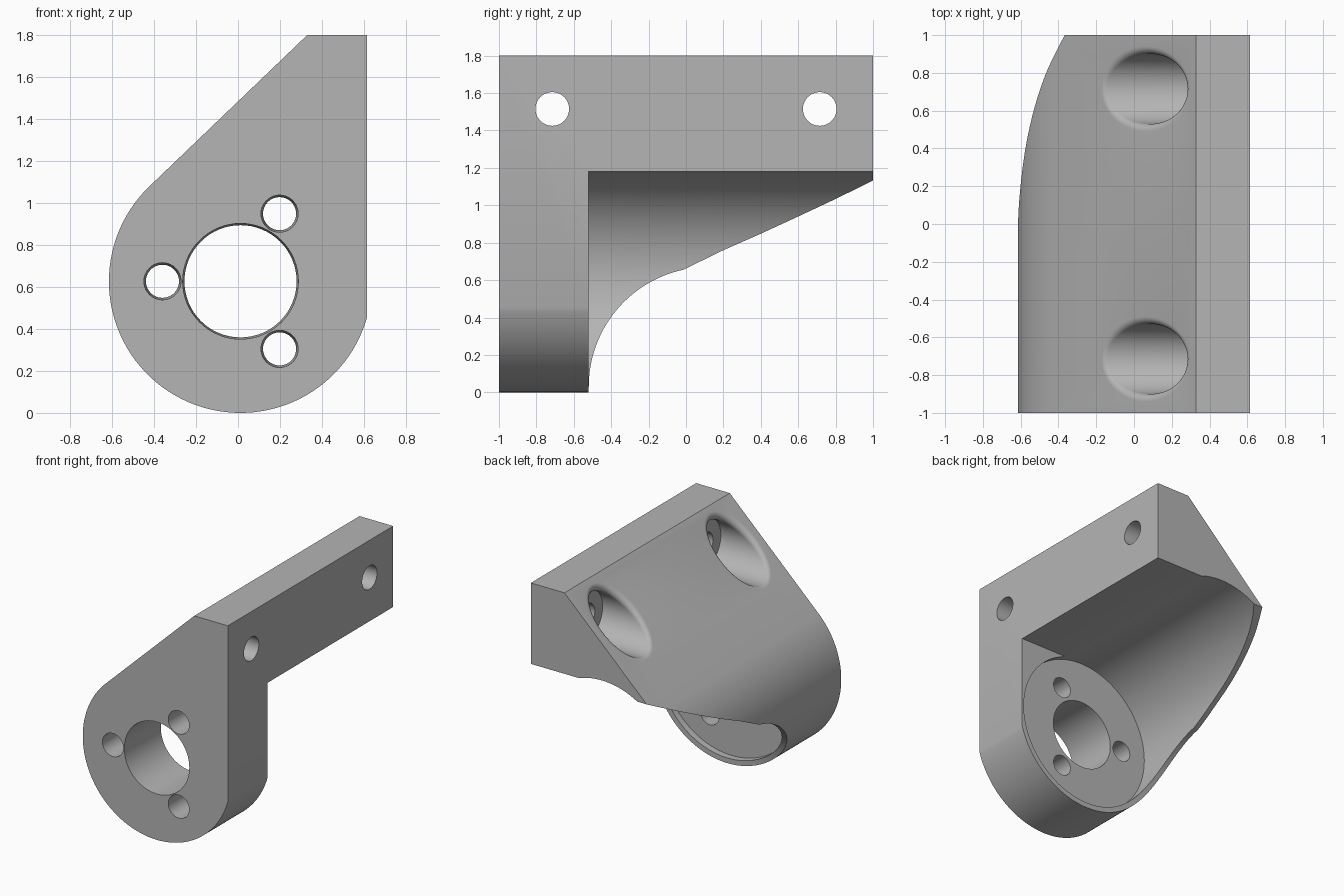
import bpy, bmesh, math
from mathutils import Vector

cube = bpy.data.objects.get("Cube")
if cube:
    bpy.data.objects.remove(cube, do_unlink=True)

CX, CZ, R = 0.012, 0.627, 0.627       # axis and radius of the round housing
RIGHT, TOP, PLATE_BACK = 0.614, 1.8, -0.52
SLOPE = math.radians(43.8)
N = Vector((-math.sin(SLOPE), 0, math.cos(SLOPE)))   # outward normal of sloped side

grey = bpy.data.materials.new("grey_metal")
grey.use_nodes = True
grey.diffuse_color = (0.46, 0.46, 0.46, 1)
grey.node_tree.nodes["Principled BSDF"].inputs["Base Color"].default_value = (0.46, 0.46, 0.46, 1)


def loft(name, rings):
    """Closed solid through a list of equal-length rings of points."""
    bm = bmesh.new()
    loops = [[bm.verts.new(p) for p in ring] for ring in rings]
    for a, b in zip(loops, loops[1:]):
        for i in range(len(a)):
            j = (i + 1) % len(a)
            bm.faces.new((a[i], a[j], b[j], b[i]))
    bm.faces.new(loops[0])
    bm.faces.new(loops[-1])
    bmesh.ops.recalc_face_normals(bm, faces=bm.faces)
    mesh = bpy.data.meshes.new(name)
    bm.to_mesh(mesh)
    bm.free()
    ob = bpy.data.objects.new(name, mesh)
    bpy.context.collection.objects.link(ob)
    return ob


def angles(n):
    return [2 * math.pi * i / n for i in range(n)]


def bore_y(x, z, r0, r1, y0, y1, n=64):
    return loft("bore_cutter", [[(x + r * math.cos(a), y, z + r * math.sin(a)) for a in angles(n)]
                                for r, y in ((r0, y0), (r1, y1))])


def bore_x(y, z, r, x0, x1, n=48):
    return loft("bore_cutter", [[(x, y + r * math.cos(a), z + r * math.sin(a)) for a in angles(n)]
                                for x in (x0, x1)])


def cut(ob, cutter):
    cutter.hide_render = True
    mod = ob.modifiers.new("cut", 'BOOLEAN')
    mod.operation, mod.solver, mod.object = 'DIFFERENCE', 'EXACT', cutter
    bpy.context.view_layer.objects.active = ob
    bpy.ops.object.modifier_apply(modifier=mod.name)
    bpy.data.objects.remove(cutter, do_unlink=True)


# Teardrop outline: arc from the right flank round to the sloped side
start = -math.acos((RIGHT - CX) / R)
end = math.pi / 2 + SLOPE - 2 * math.pi
outline = []
for i in range(97):
    a = start + (end - start) * i / 96
    outline.append((CX + R * math.cos(a), CZ + R * math.sin(a)))
tx, tz = outline[-1]
outline += [(tx + (TOP - tz) / math.tan(SLOPE), TOP), (RIGHT, TOP)]
bracket = loft("motor_bracket", [[(x, y, z) for x, z in outline] for y in (-1, 1)])

# Round cavity, sunk slightly into the mounting plate
cut(bracket, bore_y(CX, CZ, 0.587, 0.587, PLATE_BACK - 0.05, 1.3, 128))

# Open right-hand side below the rail
box = [(CX, -1), (1, -1), (1, 1.18), (CX, 1.18)]
cut(bracket, loft("side_cutter", [[(x, y, z) for x, z in box] for y in (PLATE_BACK, 1.3)]))

# Swept lower edge of the shell: quarter round running into a gentle rise
sweep = [(PLATE_BACK, -0.3)]
for i in range(25):
    a = math.pi - math.radians(78) * i / 24
    sweep.append((0.12 + 0.64 * math.cos(a), 0.03 + 0.64 * math.sin(a)))
sweep += [(0.2, 0.76), (0.4, 0.848), (0.6, 0.94), (0.8, 1.034), (1, 1.132), (1.1, 1.175), (1.1, -0.3)]
cut(bracket, loft("sweep_cutter", [[(x, y, z) for y, z in sweep] for x in (-1, 0.2)]))

# Shaft hole and three bolt holes, slightly tapered
cut(bracket, bore_y(CX, CZ, 0.276, 0.264, -1.02, -0.4))
for k in range(3):
    a = math.pi + k * 2 * math.pi / 3
    cut(bracket, bore_y(CX + 0.372 * math.cos(a), CZ + 0.372 * math.sin(a), 0.089, 0.075, -1.02, -0.4, 40))

# Screw holes through the rail with round-lipped counterbores on the slope
HZ, BORE, LIP, FLOOR = 1.515, 0.185, 0.04, 0.335
for hy in (-0.715, 0.715):
    cut(bracket, bore_x(hy, HZ, 0.09, 0.2, 0.8))
    steps = 8
    rings = [[] for _ in range(steps + 3)]
    for a in angles(64):
        radial = Vector((0, math.cos(a), math.sin(a)))
        c = Vector((0, hy, HZ)) + radial * (BORE + LIP)
        # ball centre lies one lip radius beneath the slope
        c.x = tx - (LIP + N.z * (c.z - tz)) / N.x
        rings[0].append((FLOOR, hy + BORE * radial.y, HZ + BORE * radial.z))
        span = (-radial).angle(N)
        for s in range(steps + 1):
            t = s / steps
            d = (-radial * math.sin((1 - t) * span) + N * math.sin(t * span)) / math.sin(span)
            rings[s + 1].append(c + d * LIP)
        rings[-1].append(c + N * (LIP + 0.4))
    cut(bracket, loft("counterbore_cutter", rings))

# Finish
bracket.data.materials.clear()
bracket.data.materials.append(grey)
for p in bracket.data.polygons:
    p.material_index = 0
bpy.ops.object.select_all(action='DESELECT')
bracket.select_set(True)
bpy.context.view_layer.objects.active = bracket
bpy.ops.object.shade_smooth_by_angle(angle=math.radians(25))
